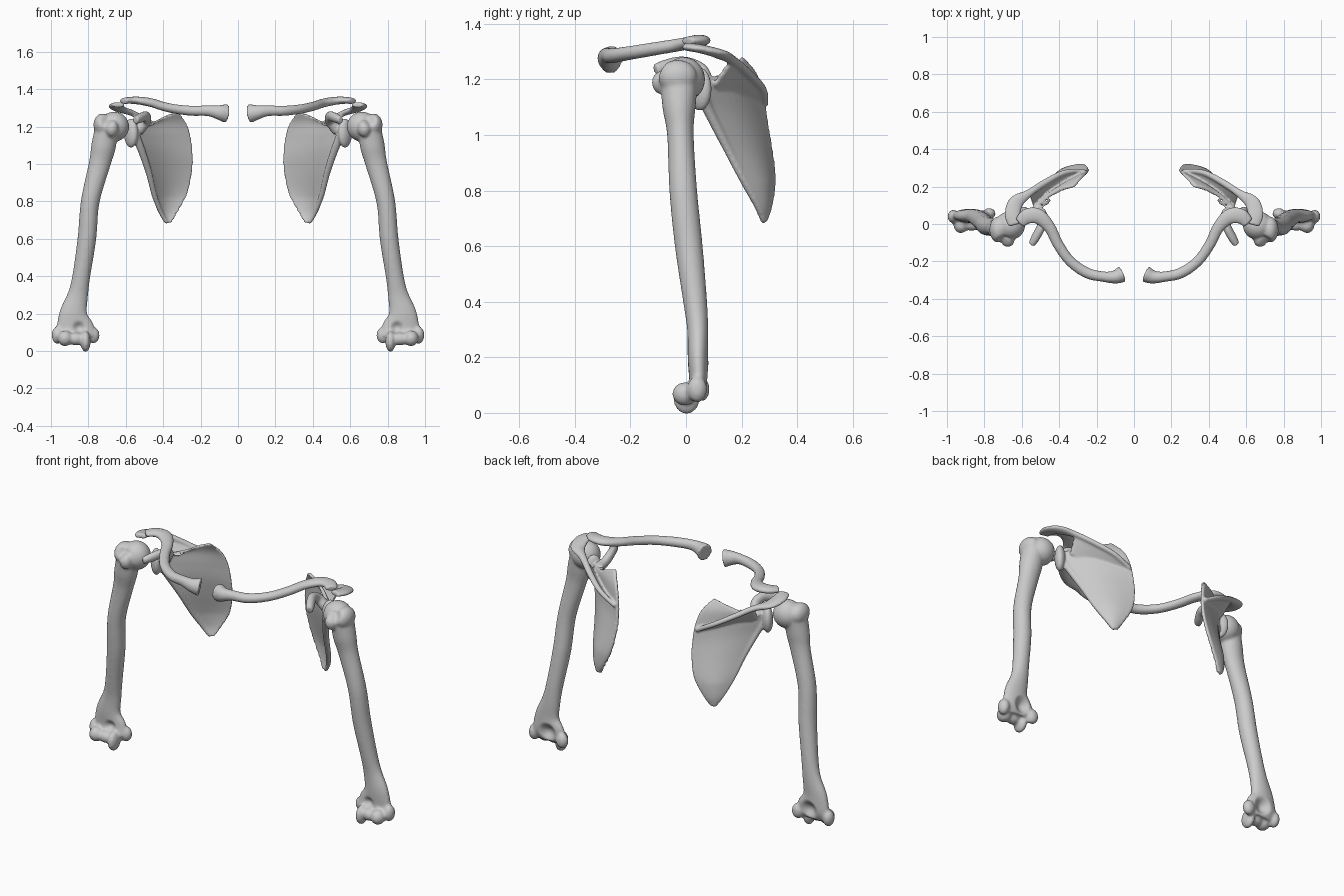
import bpy, bmesh, math
from mathutils import Vector, Matrix

if "Cube" in bpy.data.objects:
    bpy.data.objects.remove(bpy.data.objects["Cube"])

bone = bpy.data.materials.new("bone_grey")
bone.use_nodes = True
tone = (0.6, 0.6, 0.6, 1)
bone.diffuse_color = tone
bone.node_tree.nodes["Principled BSDF"].inputs["Base Color"].default_value = tone


def spline(points, steps=6):
    """Smooth curve through tuples of any length."""
    pts = [Vector(p) for p in points]
    out = []
    for i in range(len(pts) - 1):
        b, c = pts[i], pts[i + 1]
        a = pts[i - 1] if i else b * 2 - c
        d = pts[i + 2] if i + 2 < len(pts) else c * 2 - b
        for k in range(steps):
            t = k / steps
            out.append((b * 2 + (c - a) * t + (a * 2 - b * 5 + c * 4 - d) * t ** 2
                        + (b * 3 - a - c * 3 + d) * t ** 3) / 2)
    return out + [pts[-1]]


def loft(bm, rings):
    """Closed solid through a list of equal point rings."""
    rows = [[bm.verts.new(p) for p in ring] for ring in rings]
    n = len(rows[0])
    faces = [bm.faces.new(rows[0]), bm.faces.new(rows[-1][::-1])]
    for r, s in zip(rows, rows[1:]):
        faces += [bm.faces.new((r[i], s[i], s[(i + 1) % n], r[(i + 1) % n])) for i in range(n)]
    bmesh.ops.recalc_face_normals(bm, faces=faces)


def tube(bm, stations, up, sides=20):
    """Elliptical tube; each station is x, y, z, half width, half depth."""
    path = spline(stations)
    rings = []
    for i, p in enumerate(path):
        c = Vector(p[:3])
        t = Vector(path[min(i + 1, len(path) - 1)][:3]) - Vector(path[max(i - 1, 0)][:3])
        side = t.cross(Vector(up)).normalized()
        rise = side.cross(t).normalized()
        rings.append([c + side * p[3] * math.cos(a) + rise * p[4] * math.sin(a)
                      for a in (2 * math.pi * k / sides for k in range(sides))])
    loft(bm, rings)


def sheet(bm, edge_a, edge_b, normal, thick, bulge=0, cols=12):
    """Thin curved plate spanning two edges."""
    n = Vector(normal).normalized()
    rings = []
    for a, b in zip(spline(edge_a), spline(edge_b)):
        w = min(1, (b - a).length / 0.2)
        mid = [a.lerp(b, k / cols) + n * bulge * w * math.sin(math.pi * k / cols)
               for k in range(cols + 1)]
        rings.append([p + n * thick for p in mid] + [p - n * thick for p in mid[::-1]])
    loft(bm, rings)


def ball(bm, centre, radii, turn=0):
    m = (Matrix.Translation(centre) @ Matrix.Rotation(math.radians(turn), 4, "Z")
         @ Matrix.Diagonal((*radii, 1)))
    bmesh.ops.create_uvsphere(bm, u_segments=24, v_segments=16, radius=1, matrix=m)


def finish(bm, name, voxel, smooth, dents=()):
    """Fuse the solids, press in hollows, make the left and right bones."""
    mesh = bpy.data.meshes.new(name)
    bm.to_mesh(mesh)
    bm.free()
    obj = bpy.data.objects.new("left_" + name, mesh)
    bpy.context.collection.objects.link(obj)
    fuse = obj.modifiers.new("fuse", "REMESH")
    fuse.mode = "VOXEL"
    fuse.voxel_size = voxel
    soft = obj.modifiers.new("soften", "SMOOTH")
    soft.factor = 0.5
    soft.iterations = smooth
    fused = bpy.data.meshes.new_from_object(
        obj.evaluated_get(bpy.context.evaluated_depsgraph_get()))
    obj.modifiers.clear()
    for centre, radius, push in dents:
        for v in fused.vertices:
            f = 1 - (v.co - Vector(centre)).length_squared / radius ** 2
            if f > 0:
                v.co += Vector(push) * f * f
    fused.materials.clear()
    fused.materials.append(bone)
    fused.shade_smooth()
    obj.data = fused
    bpy.data.meshes.remove(mesh)
    twin = fused.copy()
    twin.transform(Matrix.Diagonal((-1, 1, 1, 1)))
    twin.flip_normals()
    bpy.context.collection.objects.link(bpy.data.objects.new("right_" + name, twin))


# Upper arm bone: shaft, head, tubercles, elbow knuckles
bm = bmesh.new()
tube(bm, [(.70, -.025, 1.21, .06, .07), (.718, -.025, 1.1, .066, .06),
          (.74, -.02, 1.0, .058, .048), (.79, -.01, .8, .05, .05),
          (.808, .01, .6, .05, .05), (.838, .033, .4, .048, .043),
          (.856, .042, .3, .055, .038), (.88, .043, .2, .076, .037),
          (.872, .045, .12, .105, .035), (.868, .03, .07, .1, .03)], (0, 1, 0))
ball(bm, (.662, -.008, 1.2), (.08, .077, .08))
ball(bm, (.726, -.03, 1.21), (.047, .07, .06))
ball(bm, (.675, -.085, 1.19), (.036, .038, .045))
ball(bm, (.815, .002, .052), (.027, .048, .056))
ball(bm, (.867, .0, .065), (.05, .036, .034))
ball(bm, (.925, -.005, .068), (.04, .044, .042))
ball(bm, (.775, .055, .085), (.035, .03, .044))
ball(bm, (.966, .04, .085), (.03, .036, .047))
finish(bm, "humerus", .008, 4, [
    ((.86, .08, .12), .06, (0, -.035, 0)), ((.85, .01, .125), .04, (0, .02, 0)),
    ((.7, -.1, 1.24), .05, (0, .018, 0))])

# Collar bone
bm = bmesh.new()
tube(bm, [(.062, -.268, 1.27, .045, .052), (.10, -.283, 1.276, .036, .04),
          (.16, -.282, 1.285, .028, .029), (.25, -.262, 1.285, .029, .027),
          (.34, -.2, 1.295, .028, .025), (.405, -.11, 1.31, .029, .024),
          (.45, -.02, 1.325, .032, .023), (.51, .04, 1.337, .042, .022),
          (.57, .042, 1.341, .042, .019), (.612, .005, 1.337, .032, .016)], (0, 0, 1))
finish(bm, "clavicle", .007, 4)

# Shoulder blade: thin body
bm = bmesh.new()
lateral = [(.39, .275, .685), (.425, .25, .745), (.46, .2, .84), (.49, .14, .96),
           (.53, .08, 1.08), (.56, .05, 1.15), (.55, .06, 1.2), (.46, .11, 1.205)]
sheet(bm, [(.36, .285, .685), (.325, .305, .745), (.275, .317, .84), (.25, .305, .95),
           (.245, .29, 1.04), (.255, .275, 1.14), (.28, .25, 1.22), (.325, .2, 1.28)],
      lateral, (.61, .79, .15), .009, .025)
# Thick outer border and socket
tube(bm, [(x - .012, y + .005, z, .008 + .016 * i / 5, .008 + .014 * i / 5)
          for i, (x, y, z) in enumerate(lateral[:6])], (0, 1, 0))
ball(bm, (.572, .05, 1.165), (.03, .048, .078), -38)
# Raised spine and acromion
crest = [(.268, .285, 1.11), (.37, .275, 1.165), (.47, .225, 1.22), (.56, .165, 1.27)]
sheet(bm, [(.265, .28, 1.105), (.36, .23, 1.135), (.45, .16, 1.16), (.54, .1, 1.18)],
      crest, (.2, -.5, .85), .01)
tube(bm, [(*p, .012 + .003 * i, .013 + .001 * i) for i, p in enumerate(crest)]
     + [(.63, .115, 1.293, .04, .017), (.65, .05, 1.31, .042, .016),
        (.638, -.005, 1.318, .034, .014)], (0, 0, 1))
# Hooked coracoid process
tube(bm, [(.53, .07, 1.18, .03, .03), (.49, .05, 1.23, .03, .025),
          (.495, -.01, 1.255, .028, .023), (.525, -.07, 1.245, .027, .023),
          (.548, -.11, 1.235, .02, .018)], (1, 0, .3))
finish(bm, "scapula", .006, 4)
